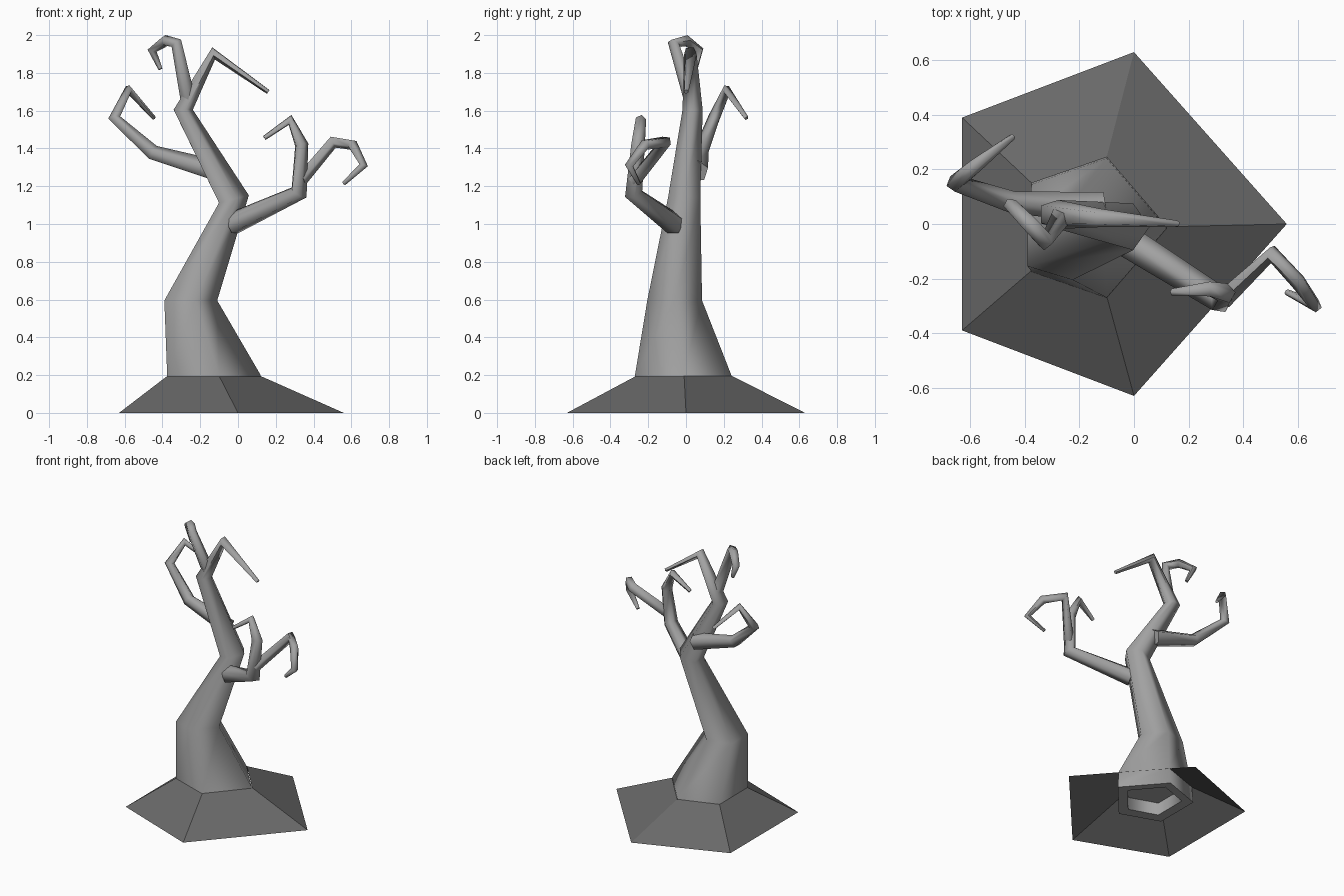
import bpy, bmesh, math
from mathutils import Vector

SIDES = 5

cube = bpy.data.objects.get("Cube")
if cube:
    bpy.data.objects.remove(cube, do_unlink=True)


def material(name, value):
    mat = bpy.data.materials.new(name)
    mat.use_nodes = True
    color = (value, value, value, 1)
    mat.diffuse_color = color
    mat.node_tree.nodes["Principled BSDF"].inputs["Base Color"].default_value = color
    return mat


bark = material("grey bark", 0.36)
soil = material("dark soil", 0.14)


def ring(center, u, normal, radius):
    """Five-sided loop around a centre, first corner along u."""
    v = normal.cross(u)
    angles = [2 * math.pi * i / SIDES for i in range(SIDES)]
    return [center + radius * (math.cos(a) * u + math.sin(a) * v) for a in angles]


def flat_ring(front_x, mid, back, z, y=0):
    """Mirrored horizontal pentagon with its point toward +x."""
    pts = [(front_x, 0), mid, back, (back[0], -back[1]), (mid[0], -mid[1])]
    return [Vector((px, py + y, z)) for px, py in pts]


def path_rings(path, u=None, first_normal=None):
    """Loops along a bent path of (x, y, z, radius), turned with each bend."""
    pts = [Vector(p[:3]) for p in path]
    dirs = [(b - a).normalized() for a, b in zip(pts, pts[1:])]
    normals = [first_normal or dirs[0]]
    normals += [(a + b).normalized() for a, b in zip(dirs, dirs[1:])] + [dirs[-1]]
    n = normals[0]
    u = u or Vector((0, 0, 1))
    u = (u - n * u.dot(n)).normalized()
    loops = []
    for p, q, normal in zip(path, pts, normals):
        u = n.rotation_difference(normal) @ u
        n = normal
        loops.append(ring(q, u, n, p[3]))
    return loops


def skin(name, loops, mat, caps=True, smooth=True):
    bm = bmesh.new()
    rows = [[bm.verts.new(co) for co in loop] for loop in loops]
    for a, b in zip(rows, rows[1:]):
        for i in range(SIDES):
            j = (i + 1) % SIDES
            bm.faces.new((a[i], a[j], b[j], b[i]))
    if caps:
        bm.faces.new(rows[0][::-1])
        bm.faces.new(rows[-1])
    mesh = bpy.data.meshes.new(name)
    bm.to_mesh(mesh)
    bm.free()
    mesh.materials.append(mat)
    obj = bpy.data.objects.new(name, mesh)
    bpy.context.collection.objects.link(obj)
    if smooth:
        bpy.ops.object.select_all(action="DESELECT")
        obj.select_set(True)
        bpy.context.view_layer.objects.active = obj
        bpy.ops.object.shade_smooth_by_angle(angle=math.radians(80))
    return obj


# Ground mound, open underneath
skin("ground_mound", [
    flat_ring(0.56, (0, 0.63), (-0.63, 0.39), 0),
    flat_ring(0.12, (-0.10, 0.255), (-0.375, 0.16), 0.195, -0.01),
], soil, caps=False, smooth=False)

# Trunk: hollow foot under the mound, flared base, then the bent upper stem
foot = [
    flat_ring(0.05, (-0.11, 0.19), (-0.31, 0.12), 0.17),
    flat_ring(0.05, (-0.11, 0.19), (-0.31, 0.12), 0.08),
    flat_ring(0.13, (-0.10, 0.265), (-0.38, 0.165), 0.08, -0.01),
    flat_ring(0.12, (-0.10, 0.255), (-0.375, 0.16), 0.2, -0.015),
    flat_ring(-0.11, (-0.225, 0.145), (-0.39, 0.095), 0.595, -0.06),
]
stem = path_rings([
    (-0.03, -0.01, 1.13, 0.09),
    (-0.295, 0.035, 1.605, 0.056),
    (-0.13, 0.022, 1.905, 0.036),
    (0.16, 0.0, 1.70, 0.013),
], u=Vector((1, 0, 0)), first_normal=Vector((-0.25, 0, 1)).normalized())
skin("trunk", foot + stem, bark)

# Branches, each tapering to a hooked tip
branches = {
    "crown_branch": [
        (-0.265, 0.03, 1.66, 0.042), (-0.325, -0.065, 1.955, 0.033),
        (-0.385, 0.0, 1.97, 0.031), (-0.453, 0.07, 1.92, 0.026),
        (-0.41, 0.05, 1.82, 0.012)],
    "right_branch": [
        (-0.12, 0.06, 1.28, 0.06), (-0.45, 0.08, 1.375, 0.043),
        (-0.655, 0.15, 1.56, 0.034), (-0.58, 0.215, 1.71, 0.027),
        (-0.445, 0.32, 1.56, 0.012)],
    "left_branch": [
        (-0.03, -0.06, 1.0, 0.062), (0.32, -0.28, 1.165, 0.05),
        (0.335, -0.255, 1.42, 0.038), (0.275, -0.24, 1.55, 0.029),
        (0.14, -0.25, 1.455, 0.013)],
    "left_side_branch": [
        (0.33, -0.275, 1.23, 0.036), (0.505, -0.11, 1.435, 0.034),
        (0.605, -0.215, 1.42, 0.03), (0.665, -0.3, 1.31, 0.024),
        (0.56, -0.25, 1.215, 0.012)],
}
for name, path in branches.items():
    skin(name, path_rings(path), bark)
